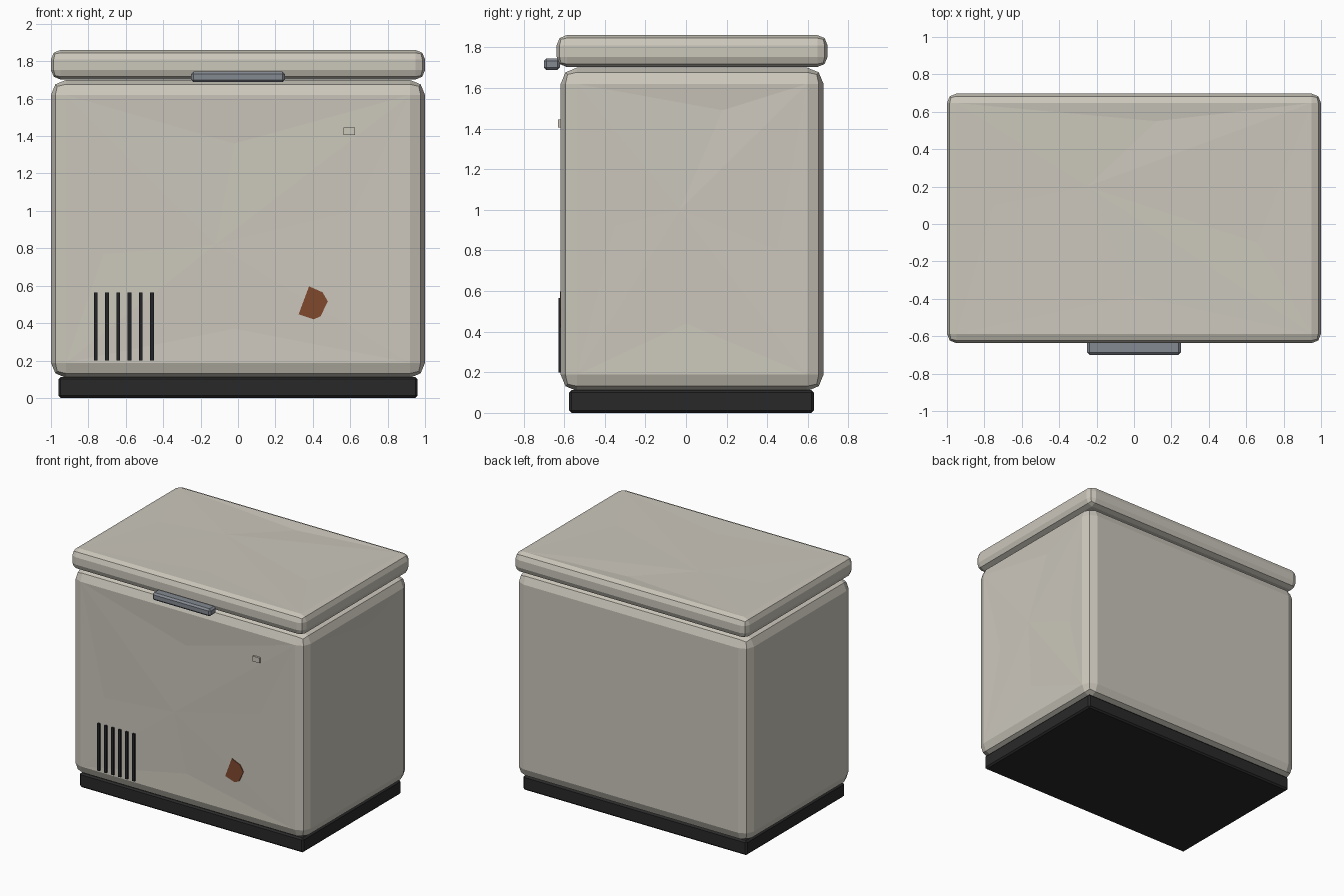
import bpy, bmesh
from mathutils import Vector

if "Cube" in bpy.data.objects:
    bpy.data.objects.remove(bpy.data.objects["Cube"])


def material(name, rgb):
    m = bpy.data.materials.new(name)
    m.diffuse_color = (*rgb, 1)
    m.use_nodes = True
    m.node_tree.nodes["Principled BSDF"].inputs["Base Color"].default_value = m.diffuse_color
    return m


ENAMEL = material("aged white enamel", (0.60, 0.57, 0.50))
BLACK = material("black plinth", (0.022, 0.022, 0.023))
VENT = material("dark vent", (0.016, 0.017, 0.019))
STEEL = material("grey steel", (0.23, 0.25, 0.285))
RUST = material("rust", (0.215, 0.066, 0.027))


def finish(bm, name, mat):
    bmesh.ops.recalc_face_normals(bm, faces=bm.faces)
    mesh = bpy.data.meshes.new(name)
    bm.to_mesh(mesh)
    bm.free()
    mesh.materials.append(mat)
    obj = bpy.data.objects.new(name, mesh)
    bpy.context.collection.objects.link(obj)
    return obj


def dent(bm, normal, centre, rim):
    """Poke a flat panel twice and push the new points in for a worn look."""
    panel = max((f for f in bm.faces if f.normal.dot(Vector(normal)) > 0.99),
                key=lambda f: f.calc_area())
    first = bmesh.ops.poke(bm, faces=[panel])
    first["verts"][0].co = centre
    second = bmesh.ops.poke(bm, faces=first["faces"])
    for v in second["verts"]:
        v.co = min((Vector(p) for p in rim), key=lambda p: (p - v.co).length)


def box(name, lo, hi, mat, bevel=0.0, segments=1, dents=()):
    bm = bmesh.new()
    bmesh.ops.create_cube(bm, size=1)
    for v in bm.verts:
        v.co = [a + (c + 0.5) * (b - a) for a, b, c in zip(lo, hi, v.co)]
    if bevel:
        bmesh.ops.bevel(bm, geom=bm.edges[:], offset=bevel, segments=segments,
                        profile=0.5, affect='EDGES')
    bm.normal_update()
    for d in dents:
        dent(bm, *d)
    return finish(bm, name, mat)


# Plinth
box("plinth", (-0.96, -0.575, 0), (0.96, 0.63, 0.112), BLACK, 0.012)

# Cabinet with dented front and right panels
F, R = -0.617, 1.0
box("cabinet", (-1, F, 0.108), (1, 0.677, 1.70), ENAMEL, 0.08, 2, [
    ((0, -1, 0), (-0.12, F + 0.006, 0.82),
     [(-0.02, F + 0.011, 1.36), (0.62, F + 0.004, 1.00),
      (-0.02, F + 0.008, 0.37), (-0.72, F + 0.007, 0.77)]),
    ((1, 0, 0), (R - 0.004, -0.03, 1.0),
     [(R - 0.011, 0.18, 1.49), (R - 0.004, 0.45, 0.80),
      (R - 0.008, 0.0, 0.44), (R - 0.006, -0.35, 0.92)])])

# Lid with dented top
T = 1.86
box("lid", (-1, -0.637, 1.703), (1, 0.697, T), ENAMEL, 0.05, 2, [
    ((0, 0, 1), (-0.25, 0.20, T - 0.005),
     [(0.12, 0.55, T - 0.010), (0.66, -0.10, T - 0.007),
      (0.0, -0.38, T - 0.004), (-0.75, 0.10, T - 0.005)])])

# Handle
box("handle", (-0.25, -0.70, 1.688), (0.25, -0.62, 1.746), STEEL, 0.013)

# Vent slats
for i in range(6):
    x = -0.76 + 0.06 * i
    box(f"vent_slat_{i + 1}", (x - 0.01, -0.628, 0.20), (x + 0.01, -0.60, 0.565), VENT)

# Lock plate
box("lock_plate", (0.565, -0.629, 1.405), (0.625, -0.60, 1.445), ENAMEL)

# Rust patch: thin plate on the front
bm = bmesh.new()
outline = [(0.38, 0.597), (0.452, 0.565), (0.48, 0.517),
           (0.442, 0.437), (0.405, 0.42), (0.324, 0.447)]
face = bm.faces.new([bm.verts.new((x, -0.620, z)) for x, z in outline])
ext = bmesh.ops.extrude_face_region(bm, geom=[face], use_keep_orig=True)
for g in ext["geom"]:
    if isinstance(g, bmesh.types.BMVert):
        g.co.y += 0.009
finish(bm, "rust_patch", RUST)
